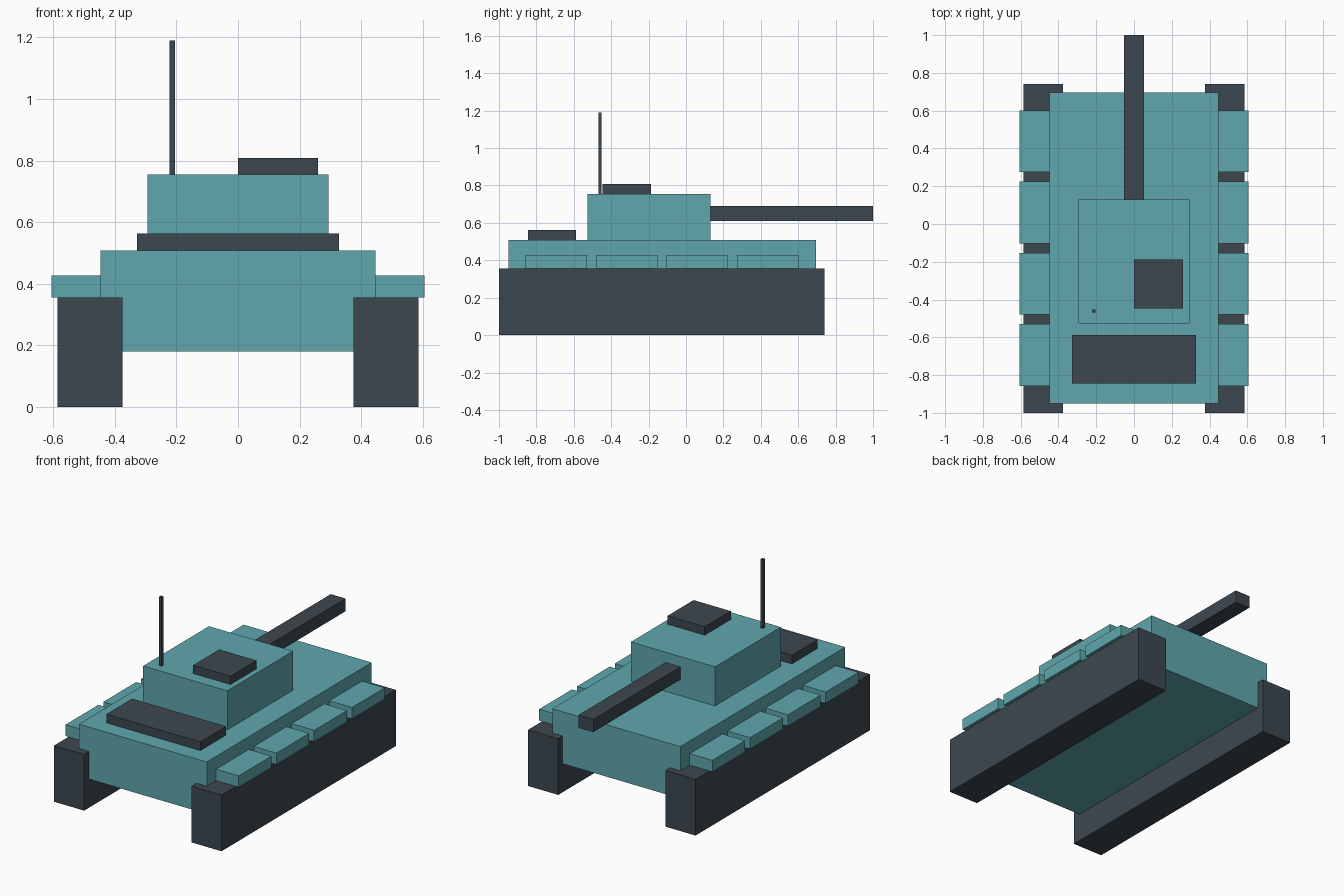
import bpy
import bmesh
from mathutils import Matrix, Vector

default = bpy.data.objects.get("Cube")
if default:
    bpy.data.objects.remove(default, do_unlink=True)


def make_material(name, rgb):
    mat = bpy.data.materials.new(name)
    mat.use_nodes = True
    color = (*rgb, 1.0)
    mat.diffuse_color = color
    bsdf = next(n for n in mat.node_tree.nodes if n.type == "BSDF_PRINCIPLED")
    bsdf.inputs["Base Color"].default_value = color
    bsdf.inputs["Roughness"].default_value = 0.8
    return mat


teal = make_material("teal_paint", (0.115, 0.39, 0.42))
slate = make_material("dark_slate", (0.047, 0.064, 0.08))


def box(name, mat, x, y, z):
    """Add a box spanning the given (low, high) range on each axis."""
    low, high = Vector((x[0], y[0], z[0])), Vector((x[1], y[1], z[1]))
    bm = bmesh.new()
    bmesh.ops.create_cube(bm, size=1.0)
    bm.transform(Matrix.Diagonal((*(high - low), 1.0)))
    mesh = bpy.data.meshes.new(name)
    bm.to_mesh(mesh)
    bm.free()
    mesh.materials.append(mat)
    obj = bpy.data.objects.new(name, mesh)
    obj.location = (low + high) / 2
    bpy.context.collection.objects.link(obj)
    return obj


# Hull and engine cover
TRACK_TOP, DECK, ROOF = 0.355, 0.508, 0.755
box("hull", teal, (-0.447, 0.447), (-0.95, 0.695), (0.18, DECK))
box("engine_cover", slate, (-0.328, 0.328), (-0.845, -0.588), (DECK, 0.563))

# Tracks with a row of four fender blocks on each side
for side, sign in (("left", 1), ("right", -1)):
    def across(inner, outer):
        return sorted((sign * inner, sign * outer))

    box(f"{side}_track", slate, across(0.375, 0.585), (-1.0, 0.74), (0, TRACK_TOP))
    for i in range(4):
        start = -0.857 + i * 0.377
        box(f"{side}_fender_{i + 1}", teal, across(0.44, 0.605),
            (start, start + 0.327), (TRACK_TOP, 0.427))

# Turret, gun barrel, hatch and antenna
box("turret", teal, (-0.294, 0.294), (-0.527, 0.13), (DECK, ROOF))
box("gun_barrel", slate, (-0.052, 0.052), (0.12, 1.0), (0.61, 0.69))
box("hatch", slate, (0.0, 0.26), (-0.447, -0.187), (ROOF, 0.808))
box("antenna", slate, (-0.222, -0.205), (-0.469, -0.452), (ROOF, 1.19))
